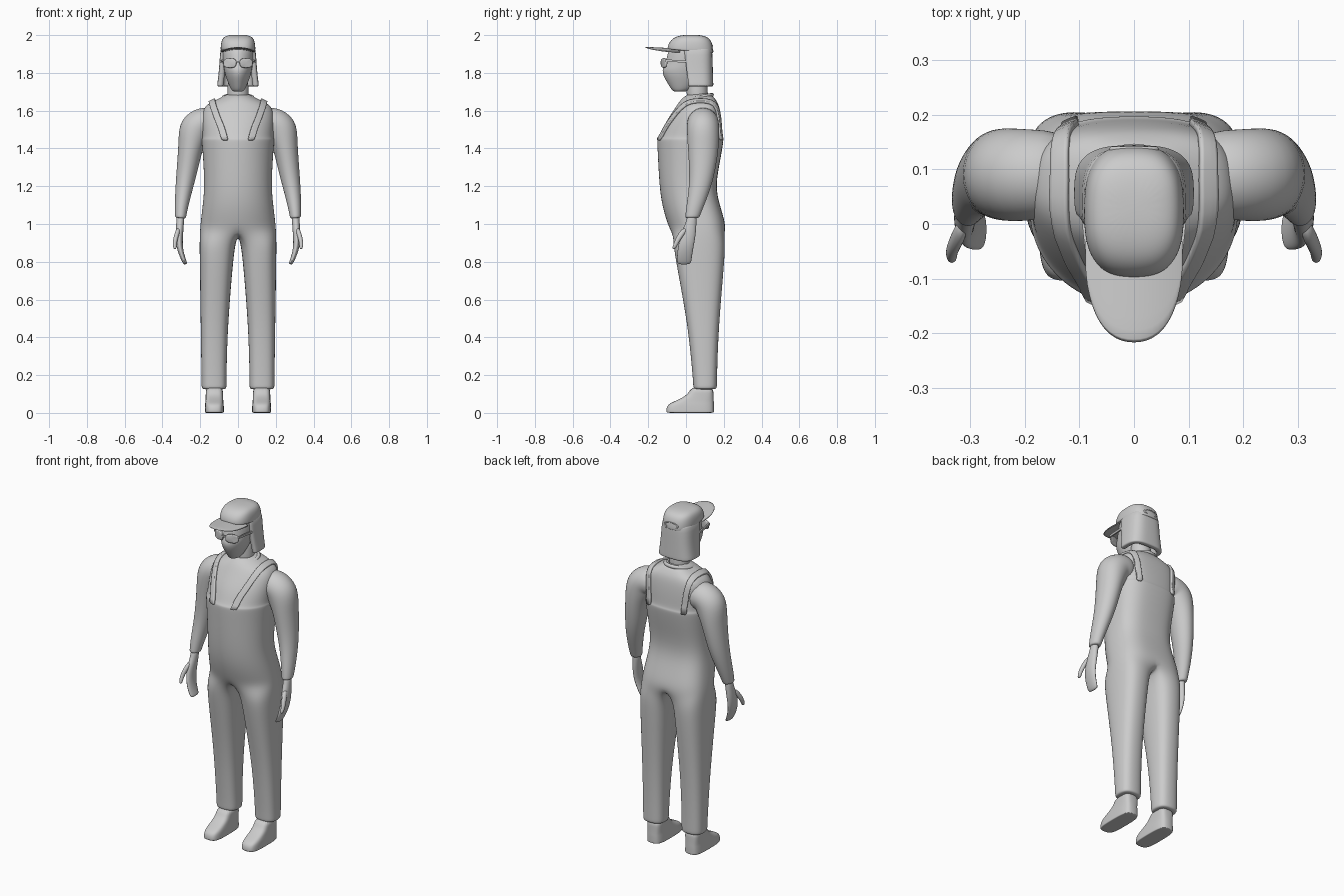
import bpy, math
from mathutils import Vector

if "Cube" in bpy.data.objects:
    bpy.data.objects.remove(bpy.data.objects["Cube"])

def spow(v, e):
    return math.copysign(abs(v) ** e, v)

def ring(z, rx, yf, yb, cx=0, n=2.0, nb=None, count=24, a0=0, span=360, tilt=0):
    """Superellipse section; a different exponent may be used on the back half."""
    cy, ry, pts = (yf + yb) / 2, (yb - yf) / 2, []
    for i in range(count):
        a = math.radians(a0 + span * i / (count if span == 360 else count - 1))
        c, s = math.cos(a), math.sin(a)
        e = 2 / ((nb or n) if s > 0 else n)
        y = cy + ry * spow(s, e)
        pts.append(Vector((cx + rx * spow(c, e), y, z + tilt * y)))
    return pts

def make(name, verts, faces, mirror=False, sub=2, solid=0, offset=-1):
    me = bpy.data.meshes.new(name)
    me.from_pydata([tuple(v) for v in verts], [], faces)
    ob = bpy.data.objects.new(name, me)
    bpy.context.collection.objects.link(ob)
    import bmesh
    bm = bmesh.new()
    bm.from_mesh(me)
    bmesh.ops.recalc_face_normals(bm, faces=bm.faces)
    for f in bm.faces:
        f.smooth = True
    bm.to_mesh(me)
    bm.free()
    if mirror:
        ob.modifiers.new("mirror", 'MIRROR')
    if solid:
        m = ob.modifiers.new("thick", 'SOLIDIFY')
        m.thickness, m.offset = solid, offset
    if sub:
        m = ob.modifiers.new("smooth", 'SUBSURF')
        m.levels = m.render_levels = sub
    return ob

def loft(name, rings, closed=True, caps=True, **kw):
    k = len(rings[0])
    verts = [p for r in rings for p in r]
    faces = []
    for j in range(len(rings) - 1):
        for i in range(k if closed else k - 1):
            b = (i + 1) % k
            faces.append((j * k + i, j * k + b, (j + 1) * k + b, (j + 1) * k + i))
    if caps and closed:
        faces += [tuple(range(k)), tuple(range(len(verts) - k, len(verts)))]
    return make(name, verts, faces, **kw)

def tube(name, path, count=12, **kw):
    """Sweep in the xz plane: each entry is x, y, z, radius along y, radius across."""
    rings = []
    for i, (x, y, z, ry, rn) in enumerate(path):
        a, b = path[max(i - 1, 0)], path[min(i + 1, len(path) - 1)]
        t = Vector((b[0] - a[0], 0, b[2] - a[2])).normalized()
        nrm = Vector((-t.z, 0, t.x))
        rings.append([Vector((x, y, z)) + nrm * rn * math.cos(q) + Vector((0, ry * math.sin(q), 0))
                      for q in (2 * math.pi * k / count for k in range(count))])
    return loft(name, rings, **kw)

# torso and trousers: half rings that split into a closed leg ring at the crotch
torso = [(1.69, .05, .02, .12), (1.675, .08, -.01, .145), (1.655, .12, -.03, .16),
         (1.635, .165, -.045, .172), (1.60, .19, -.068, .182), (1.53, .192, -.115, .19),
         (1.458, .188, -.144, .193), (1.452, .193, -.153, .199), (1.435, .193, -.154, .199),
         (1.35, .186, -.15, .185), (1.2, .178, -.142, .155), (1.1, .188, -.128, .18),
         (1.02, .198, -.105, .205), (.965, .203, -.085, .212)]
legs = [(.90, .012, .205, -.07, .21), (.8, .025, .204, -.055, .205), (.5, .05, .199, .002, .178),
        (.3, .058, .196, .025, .168), (.16, .06, .194, .037, .165), (.135, .06, .194, .037, .165),
        (.125, .066, .188, .045, .158), (.125, .09, .165, .07, .13)]
verts, faces = [], []
for z, rx, yf, yb in torso:
    verts += ring(z, rx, yf, yb, n=2, nb=3, count=13, a0=-90, span=180)
nt = len(torso)
for j in range(nt - 1):
    faces += [(j * 13 + i, j * 13 + i + 1, j * 13 + i + 14, j * 13 + i + 13) for i in range(12)]
last = [(nt - 1) * 13 + i for i in range(13)]
for y, z in ((.15, .94), (.065, .93), (-.03, .94)):
    last.append(len(verts))
    verts.append(Vector((0, y, z)))
for z, xi, xo, yf, yb in legs:
    start = len(verts)
    verts += ring(z, (xo - xi) / 2, yf, yb, cx=(xi + xo) / 2, n=2.6, count=16, a0=225)
    cur = list(range(start, start + 16))
    faces += [(last[i], last[(i + 1) % 16], cur[(i + 1) % 16], cur[i]) for i in range(16)]
    last = cur
faces.append(tuple(last))
body = make("overalls_and_shirt", verts, faces, mirror=True)

# sleeves
arm = tube("sleeve", [(.11, .09, 1.535, .08, .075), (.185, .09, 1.54, .085, .09),
                      (.228, .09, 1.51, .088, .098), (.25, .092, 1.42, .085, .067),
                      (.267, .088, 1.3, .072, .058), (.284, .076, 1.2, .06, .048),
                      (.299, .05, 1.10, .048, .037), (.304, .034, 1.04, .039, .03),
                      (.305, .032, 1.03, .037, .028)], count=16, mirror=True)

# hands
tube("hand", [(.304, .032, 1.05, .027, .022), (.306, .028, 1.01, .028, .021),
              (.31, .015, .96, .04, .021), (.312, .003, .90, .043, .019),
              (.303, -.006, .85, .042, .015), (.284, -.01, .80, .04, .012),
              (.275, -.01, .787, .034, .009)], mirror=True)
tube("thumb", [(.312, .0, .98, .02, .013), (.326, -.03, .94, .019, .014),
               (.336, -.052, .90, .014, .012), (.333, -.066, .865, .011, .01)], count=8, mirror=True)

# shoulder straps wrapped onto the torso
path = [(.073, -.16, 1.445), (.088, -.13, 1.50), (.107, -.10, 1.55), (.128, -.06, 1.60), (.14, -.01, 1.645),
        (.143, .05, 1.665), (.143, .11, 1.665), (.143, .16, 1.65), (.14, .195, 1.60),
        (.132, .205, 1.53), (.124, .21, 1.445)]
sv = [Vector((x + w, y, z)) for x, y, z in path for w in (-.02, -.007, .007, .02)]
sf = [(j * 4 + i, j * 4 + i + 1, j * 4 + i + 5, j * 4 + i + 4) for j in range(len(path) - 1) for i in range(3)]
strap = make("strap", sv, sf, sub=1)
for target, mode in ((body, 'ABOVE_SURFACE'), (arm, 'OUTSIDE')):
    m = strap.modifiers.new("wrap", 'SHRINKWRAP')
    m.target, m.wrap_mode, m.offset = target, mode, .005
m = strap.modifiers.new("thick", 'SOLIDIFY')
m.thickness, m.offset = .014, 0
strap.modifiers.new("mirror", 'MIRROR')

# collar
bpy.ops.mesh.primitive_torus_add(location=(0, .062, 1.668), rotation=(.2, 0, 0), major_radius=.076,
                                 minor_radius=.011, major_segments=32, minor_segments=8)
bpy.context.object.name = "collar"
bpy.ops.object.shade_smooth()

# shoes
shoe = [(0, .046, -.095, .144), (.002, .051, -.105, .149), (.015, .051, -.106, .149),
        (.042, .05, -.10, .149), (.058, .048, -.07, .148), (.075, .047, -.03, .147),
        (.10, .046, .012, .146), (.14, .045, .028, .144)]
loft("shoe", [ring(z, rx, a, b, cx=.125, n=3.5, count=20) for z, rx, a, b in shoe], mirror=True)

# neck and head
loft("neck", [ring(z, r, a, b) for z, r, a, b in
              ((1.65, .062, .0, .12), (1.70, .055, .005, .115), (1.80, .055, .0, .11))])
head = [(1.70, .022, -.06, -.01), (1.708, .035, -.075, .03), (1.745, .052, -.098, .07),
        (1.785, .067, -.122, .1), (1.82, .075, -.128, .115), (1.85, .08, -.108, .12),
        (1.90, .084, -.10, .125), (1.95, .08, -.08, .12)]
loft("head", [ring(z, r, a, b, n=1.9) for z, r, a, b in head])

# hair
hair = [(1.94, .09, -.06, .138), (1.90, .096, -.055, .14), (1.83, .10, -.045, .142),
        (1.77, .106, -.035, .144), (1.735, .111, -.03, .145), (1.728, .111, -.03, .145)]
loft("hair", [ring(z, r, a, b, n=3, count=21, a0=-24, span=228) for z, r, a, b in hair],
     closed=False, solid=.03, sub=1)

# cap crown and brim
crown = [(1.915, .088, -.095, .142), (1.918, .093, -.10, .147), (1.95, .092, -.094, .143),
         (1.978, .086, -.075, .132), (1.995, .07, -.045, .108), (2.002, .035, -.0, .06)]
loft("cap_crown", [ring(z, r, a, b, n=2.7, tilt=-.09 * (2.002 - z) / .087)
                   for z, r, a, b in crown])
bv, bf = [], []
for i in range(13):
    u = -1 + i / 6
    u = math.sin(u * math.pi / 2)
    yf = -.075 - .145 * (1 - abs(u) ** 2.4) ** .5
    for k in range(5):
        y = -.03 + (yf + .03) * k / 4
        bv.append(Vector((.089 * u, y, 1.928 - .05 * (y + .08) - .016 * u * u)))
for i in range(12):
    bf += [(i * 5 + k, i * 5 + k + 1, i * 5 + k + 6, i * 5 + k + 5) for k in range(4)]
make("cap_brim", bv, bf, solid=.007, sub=1, offset=0)

# adjuster at the back of the cap
bpy.ops.mesh.primitive_torus_add(location=(0, .137, 1.93), rotation=(math.pi / 2, 0, 0), major_radius=.04,
                                 minor_radius=.006, major_segments=28, minor_segments=6)
bpy.context.object.name = "cap_adjuster"
bpy.context.object.scale = (1, .4, 1)
bpy.ops.object.shade_smooth()

# glasses: lenses, bridge and side arms
lens = []
for dy, s in ((0, .92), (.003, 1), (.012, 1), (.015, .92)):
    lens.append([Vector((.043 + .035 * s * spow(math.cos(a), .7), -.124 + dy + .35 * .035 * math.cos(a),
                         1.852 + .026 * s * spow(math.sin(a), .7)))
                 for a in (2 * math.pi * k / 20 for k in range(20))])
loft("lens", lens, mirror=True, sub=1)

def bar(name, a, b, r):
    rings = [[Vector(p) + Vector((sx * r[0], sy * r[1], sz * r[2])) for sx, sy, sz in corners]
             for p, corners in ((a, C), (b, C))]
    ob = loft(name, rings, mirror=True, sub=0)
    for f in ob.data.polygons:
        f.use_smooth = False

C = [(-1, 0, -1), (1, 0, -1), (1, 0, 1), (-1, 0, 1)]
bar("glasses_arm", (.08, -.108, 1.865), (.092, .01, 1.86), (.004, 0, .006))
C = [(0, -1, -1), (0, 1, -1), (0, 1, 1), (0, -1, 1)]
bar("glasses_bridge", (0, -.13, 1.86), (.014, -.13, 1.86), (0, .005, .004))
